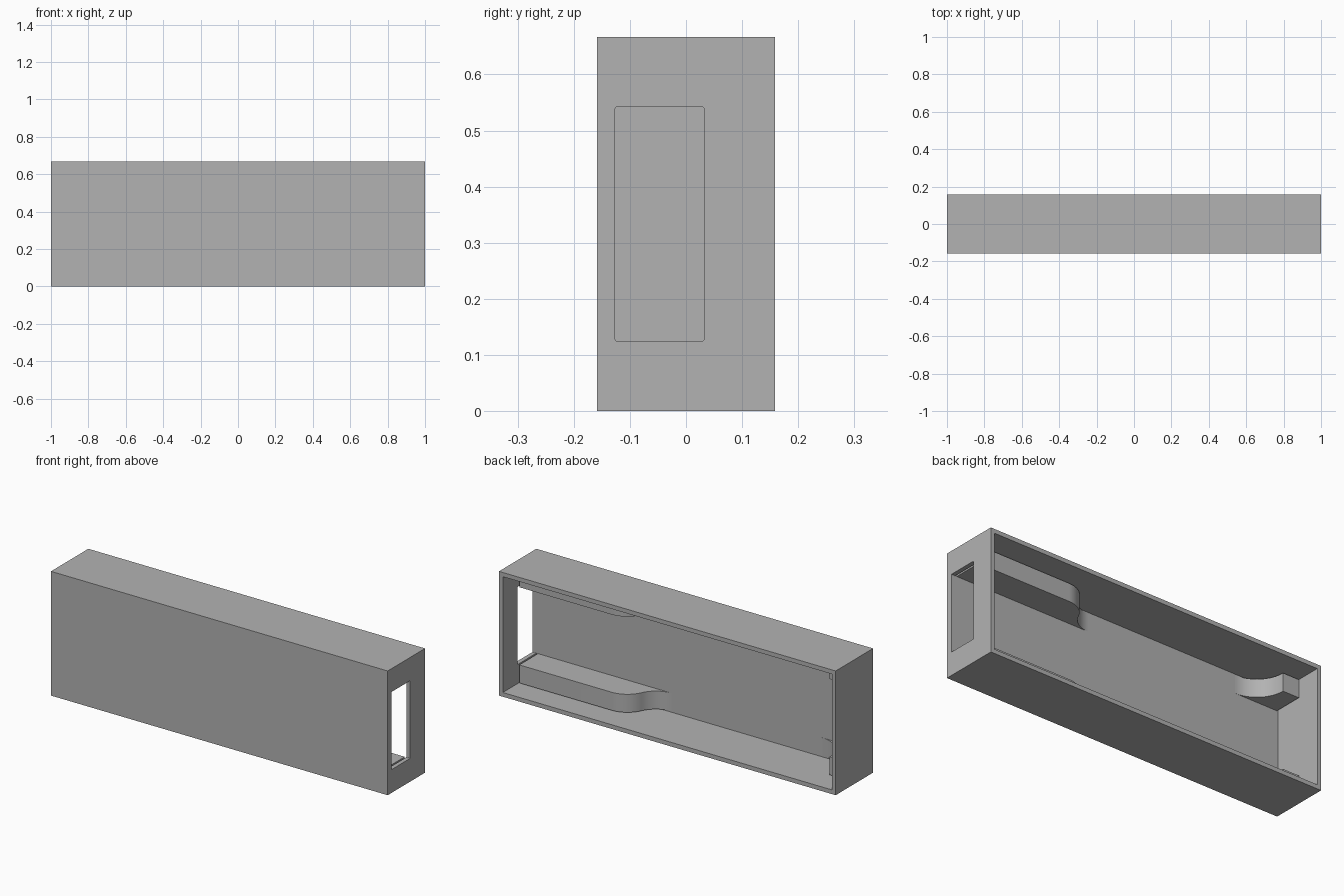
import bpy, bmesh
from math import sin, cos, asin, pi, hypot, atan2

if "Cube" in bpy.data.objects:
    bpy.data.objects.remove(bpy.data.objects["Cube"], do_unlink=True)

LENGTH, DEPTH, HEIGHT, WALL = 2.0, 0.317, 0.667, 0.032
INNER_X = LENGTH / 2 - WALL          # inside of the end walls
FRONT_Y = -DEPTH / 2 + WALL          # inside of the front wall
RAIL_Y = 0.032                       # back face of the rails
RAIL_TOP = 0.125
BLOCK_X = -0.876                     # inner edge of the screw blocks
EMBED = 0.004

grey = bpy.data.materials.new("plain_grey")
grey.use_nodes = True
grey.diffuse_color = (0.448, 0.448, 0.448, 1)
grey.node_tree.nodes["Principled BSDF"].inputs["Base Color"].default_value = grey.diffuse_color


def make_object(name, bm):
    bmesh.ops.recalc_face_normals(bm, faces=bm.faces[:])
    mesh = bpy.data.meshes.new(name)
    bm.to_mesh(mesh)
    bm.free()
    mesh.materials.append(grey)
    obj = bpy.data.objects.new(name, mesh)
    bpy.context.collection.objects.link(obj)
    return obj


def box(bm, lo, hi):
    bmesh.ops.create_cube(bm, size=1)
    for v in bm.verts:
        v.co = [(a + b) / 2 + c * (b - a) for a, b, c in zip(lo, hi, v.co)]


def prism(name, outline, z0, z1):
    """Extrude a plan outline between two heights."""
    bm = bmesh.new()
    base = bm.faces.new([bm.verts.new((x, y, z0)) for x, y in outline])
    top = bmesh.ops.extrude_face_region(bm, geom=[base])["geom"]
    for v in top:
        if isinstance(v, bmesh.types.BMVert):
            v.co.z = z1
    return make_object(name, bm)


def select_only(obj):
    bpy.ops.object.select_all(action="DESELECT")
    obj.select_set(True)
    bpy.context.view_layer.objects.active = obj


def cut(obj, cutter):
    mod = obj.modifiers.new("cut", "BOOLEAN")
    mod.operation = "DIFFERENCE"
    mod.solver = "EXACT"
    mod.object = cutter
    select_only(obj)
    bpy.ops.object.modifier_apply(modifier=mod.name)
    bpy.data.objects.remove(cutter, do_unlink=True)


def drill(obj, x, z, radius=0.025):
    """Blind screw hole in the back face of a rail."""
    bm = bmesh.new()
    bmesh.ops.create_cone(bm, cap_ends=True, segments=32, radius1=radius,
                          radius2=radius, depth=1)
    y0, y1 = FRONT_Y + 0.005, RAIL_Y + 0.05
    for v in bm.verts:
        a, b, c = v.co
        v.co = (x + a, (y0 + y1) / 2 + c * (y1 - y0), z + b)
    cut(obj, make_object("hole_cutter", bm))
    select_only(obj)
    bpy.ops.object.shade_smooth_by_angle(angle=pi / 6)


# Shell: a box hollowed out from the back
bm = bmesh.new()
box(bm, (-LENGTH / 2, -DEPTH / 2, 0), (LENGTH / 2, DEPTH / 2, HEIGHT))
back = max(bm.faces, key=lambda f: f.calc_center_median().y)
bmesh.ops.inset_region(bm, faces=[back], thickness=WALL)
hollow = bmesh.ops.extrude_face_region(bm, geom=[back])["geom"]
for v in hollow:
    if isinstance(v, bmesh.types.BMVert):
        v.co.y = FRONT_Y
if back.is_valid:
    bmesh.ops.delete(bm, geom=[back], context="FACES_ONLY")
shell = make_object("shell", bm)

# End window with slightly rounded corners
bm = bmesh.new()
box(bm, (INNER_X - 0.02, FRONT_Y + 0.0003, RAIL_TOP),
    (LENGTH / 2 + 0.05, RAIL_Y, HEIGHT - RAIL_TOP))
long_edges = [e for e in bm.edges if abs(e.verts[0].co.x - e.verts[1].co.x) > 0.01]
bmesh.ops.bevel(bm, geom=long_edges, offset=0.003, segments=3, profile=0.5, affect="EDGES")
cut(shell, make_object("window_cutter", bm))

# Plan of the long rails: straight, then an S-bend into the front wall
STEPS = 20
bend_x, tail_x = 0.42, 0.173
dx, dy = bend_x - tail_x, RAIL_Y - FRONT_Y
radius = hypot(dx, dy) ** 2 / (4 * dy)
sweep = 2 * atan2(dy, dx)
angles = [sweep * i / STEPS for i in range(STEPS + 1)]
s_bend = [(bend_x - radius * sin(a), RAIL_Y - radius * (1 - cos(a))) for a in angles]
s_bend += [(tail_x + radius * sin(a), FRONT_Y + radius * (1 - cos(a))) for a in angles[-2::-1]]
rail_plan = [(INNER_X, FRONT_Y - EMBED), (INNER_X, RAIL_Y)] + s_bend + [(tail_x, FRONT_Y - EMBED)]

# Plan of the screw blocks: square end with a concave quarter-round fillet
fillet = [(BLOCK_X + dy * (1 - cos(a)), RAIL_Y - dy * sin(a))
          for a in (pi / 2 * i / STEPS for i in range(STEPS + 1))]
block_plan = [(-INNER_X - EMBED, FRONT_Y - EMBED), (-INNER_X - EMBED, RAIL_Y)] + fillet
block_plan.append((BLOCK_X + dy, FRONT_Y - EMBED))

# Matching pairs along the floor and the ceiling
hole_z = (WALL + RAIL_TOP) / 2
for level, z0, z1, hz in (
        ("lower", WALL - EMBED, RAIL_TOP, hole_z),
        ("upper", HEIGHT - RAIL_TOP, HEIGHT - WALL + EMBED, HEIGHT - hole_z)):
    drill(prism(level + "_rail", rail_plan, z0, z1), 0.887, hz)
    drill(prism(level + "_screw_block", block_plan, z0, z1), (BLOCK_X - INNER_X) / 2, hz)
